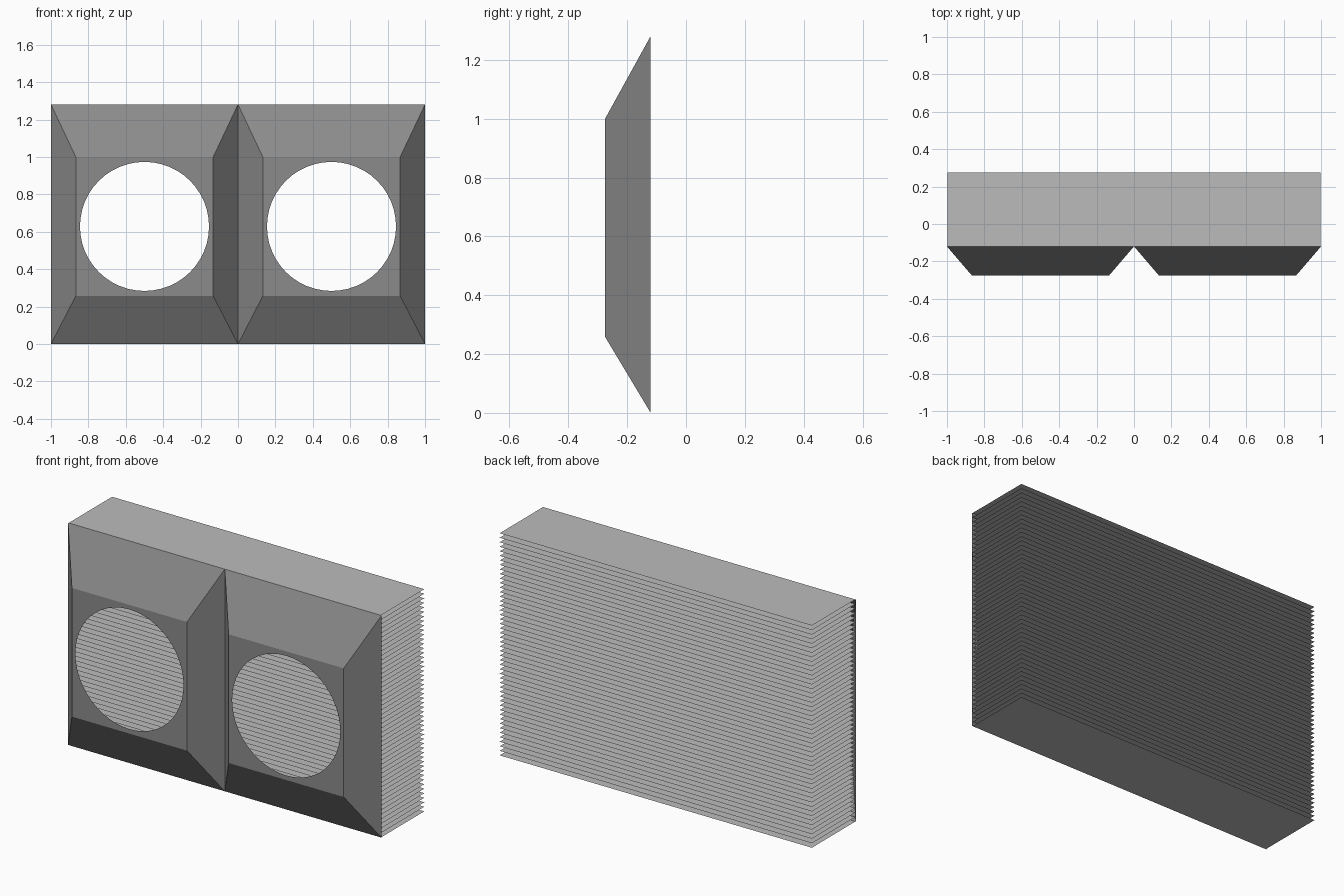
import bpy, bmesh, math

if "Cube" in bpy.data.objects:
    bpy.data.objects.remove(bpy.data.objects["Cube"])

H = 1.281              # overall height
Y_FRONT, Y_SEAM, Y_BACK = -0.275, -0.12, 0.275


def grey(name, v):
    mat = bpy.data.materials.new(name)
    mat.diffuse_color = (v, v, v, 1)
    mat.use_nodes = True
    mat.node_tree.nodes["Principled BSDF"].inputs["Base Color"].default_value = mat.diffuse_color
    return mat


def make_object(name, bm, mat):
    mesh = bpy.data.meshes.new(name)
    bm.to_mesh(mesh)
    bm.free()
    mesh.materials.append(mat)
    obj = bpy.data.objects.new(name, mesh)
    bpy.context.collection.objects.link(obj)
    return obj


def rect(bm, x0, x1, z0, z1, y):
    return [bm.verts.new((x, y, z))
            for x, z in ((x0, z0), (x1, z0), (x1, z1), (x0, z1))]


def loop_edges(bm, verts):
    return [bm.edges.new((verts[i - 1], verts[i])) for i in range(len(verts))]


def fan_shroud(name, cx, mat):
    """Open tapered hood with a round hole in its flat front."""
    bm = bmesh.new()
    outer = rect(bm, cx - 0.5, cx + 0.5, 0, H, Y_SEAM)
    inner = rect(bm, cx - 0.367, cx + 0.367, 0.258, 1.0, Y_FRONT)
    n, r = 48, 0.345
    ring = [bm.verts.new((cx + r * math.cos(2 * math.pi * i / n), Y_FRONT,
                          0.629 + r * math.sin(2 * math.pi * i / n)))
            for i in range(n)]
    # flat front around the hole
    edges = loop_edges(bm, inner) + loop_edges(bm, ring)
    bmesh.ops.triangle_fill(bm, edges=edges, use_beauty=True, normal=(0, -1, 0))
    # sloping sides
    for i in range(4):
        bm.faces.new((outer[i - 1], outer[i], inner[i], inner[i - 1]))
    # every face looks forward
    bm.normal_update()
    for f in bm.faces:
        if f.normal.y > 0:
            f.normal_flip()
    return make_object(name, bm, mat)


shroud_grey = grey("shroud_grey", 0.26)
fan_shroud("left_fan_shroud", -0.5, shroud_grey)
fan_shroud("right_fan_shroud", 0.5, shroud_grey)

# stack of thin cooling fins
FINS, FX = 50, 0.996
bm = bmesh.new()
bm.faces.new([bm.verts.new((x, y, 0)) for x, y in
              ((-FX, Y_SEAM), (FX, Y_SEAM), (FX, Y_BACK), (-FX, Y_BACK))])
fins = make_object("cooling_fins", bm, grey("fin_grey", 0.5))
arr = fins.modifiers.new("stack", 'ARRAY')
arr.count = FINS
arr.use_relative_offset = False
arr.use_constant_offset = True
arr.constant_offset_displace = (0, 0, H / (FINS - 1))
